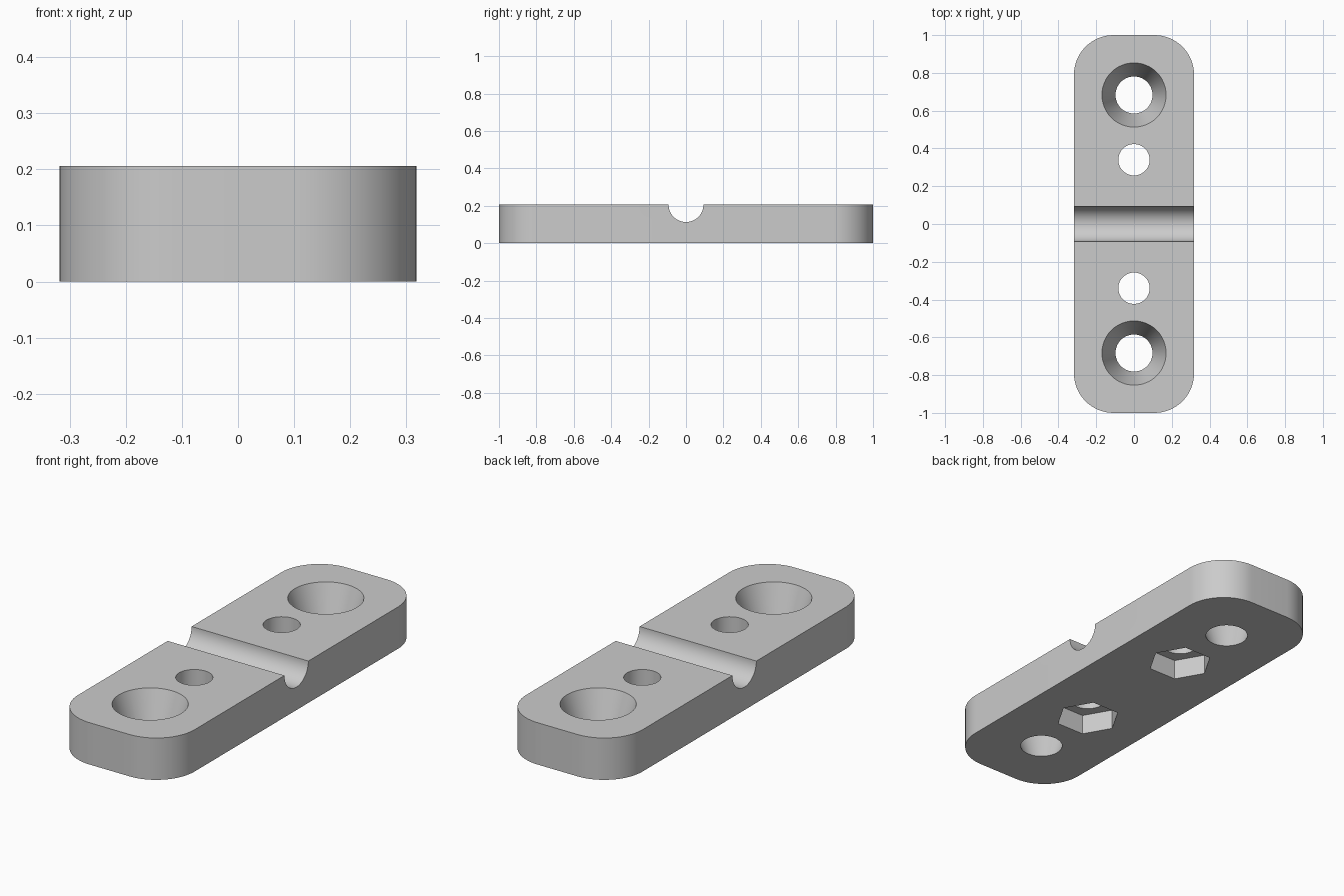
import bpy, bmesh
from math import radians, pi, sin, cos

if "Cube" in bpy.data.objects:
    bpy.data.objects.remove(bpy.data.objects["Cube"])

HALF_X, HALF_Y, HEIGHT = 0.318, 1.0, 0.206
CORNER = 0.21
EXTRA = 0.05          # how far cutters reach past the surface

grey = bpy.data.materials.new("plain_grey")
grey.use_nodes = True
colour = (0.6, 0.6, 0.6, 1)
grey.diffuse_color = colour
grey.node_tree.nodes["Principled BSDF"].inputs["Base Color"].default_value = colour


def add_object(name, bm):
    bmesh.ops.recalc_face_normals(bm, faces=bm.faces)
    mesh = bpy.data.meshes.new(name)
    bm.to_mesh(mesh)
    bm.free()
    mesh.materials.append(grey)
    obj = bpy.data.objects.new(name, mesh)
    bpy.context.collection.objects.link(obj)
    return obj


def cutter(name, sides, r_low, r_high, z_low, z_high, y):
    """Upright prism or cone between two heights."""
    bm = bmesh.new()
    bmesh.ops.create_cone(bm, cap_ends=True, segments=sides, radius1=r_low,
                          radius2=r_high, depth=z_high - z_low)
    bmesh.ops.translate(bm, verts=bm.verts, vec=(0, y, (z_low + z_high) / 2))
    return add_object(name, bm)


# Rounded plate outline, extruded upwards
bm = bmesh.new()
outline = []
steps = 16
for quarter, (sx, sy) in enumerate([(1, 1), (-1, 1), (-1, -1), (1, -1)]):
    for i in range(steps + 1):
        a = (quarter + i / steps) * pi / 2
        outline.append(bm.verts.new((sx * (HALF_X - CORNER) + CORNER * cos(a),
                                     sy * (HALF_Y - CORNER) + CORNER * sin(a), 0)))
base = bm.faces.new(outline)
top = bmesh.ops.extrude_face_region(bm, geom=[base])["geom"]
bmesh.ops.translate(bm, vec=(0, 0, HEIGHT),
                    verts=[v for v in top if isinstance(v, bmesh.types.BMVert)])
plate = add_object("mounting_plate", bm)

# Cross groove
cutters = [cutter("groove_cutter", 64, 0.093, 0.093, -0.5, 0.5, 0)]
cutters[0].rotation_euler.y = radians(90)
cutters[0].location.z = HEIGHT

# Tapered screw holes, bolt holes and hexagonal nut pockets at both ends
slope = (0.17 - 0.098) / HEIGHT
for side, word in ((-1, "front"), (1, "back")):
    cutters.append(cutter(word + "_screw_cutter", 64, 0.098 - slope * EXTRA,
                          0.17 + slope * EXTRA, -EXTRA, HEIGHT + EXTRA, side * 0.683))
    cutters.append(cutter(word + "_bolt_cutter", 48, 0.083, 0.083,
                          -EXTRA, HEIGHT + EXTRA, side * 0.34))
    pocket = cutter(word + "_nut_cutter", 6, 0.15, 0.15, -EXTRA, 0.1, 0)
    pocket.rotation_euler.z = radians(30)   # points along x
    pocket.location.y = side * 0.34
    cutters.append(pocket)

bpy.ops.object.select_all(action="DESELECT")
bpy.context.view_layer.objects.active = plate
plate.select_set(True)
for tool in cutters:
    cut = plate.modifiers.new(tool.name, "BOOLEAN")
    cut.operation = "DIFFERENCE"
    cut.solver = "EXACT"
    cut.object = tool
    bpy.ops.object.modifier_apply(modifier=cut.name)
    bpy.data.objects.remove(tool)

bpy.ops.object.shade_smooth_by_angle(angle=radians(30))
